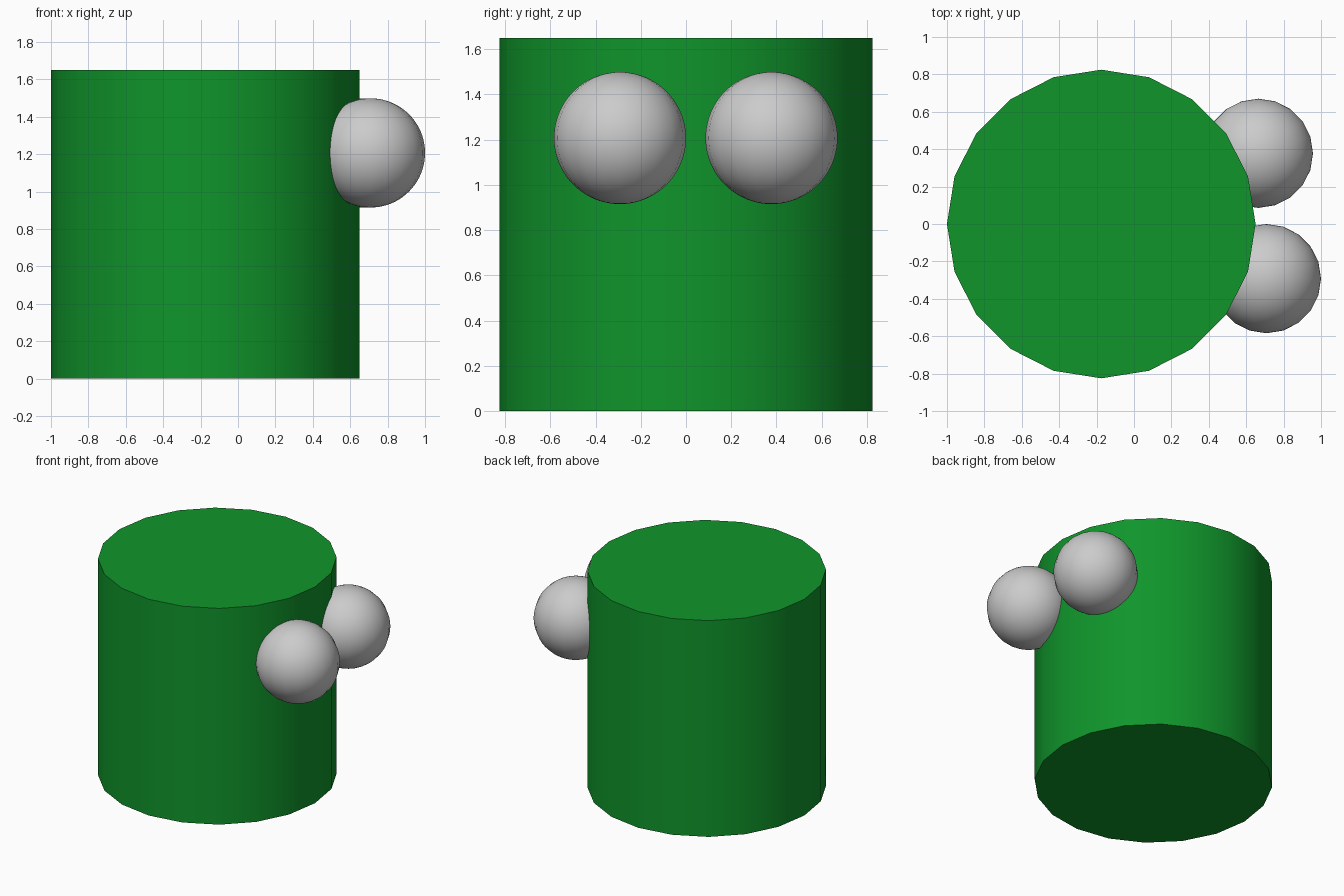
import bpy
from math import radians

if "Cube" in bpy.data.objects:
    bpy.data.objects.remove(bpy.data.objects["Cube"])

SIDES = 20


def finish(name):
    obj = bpy.context.object
    obj.name = name
    bpy.ops.object.shade_smooth_by_angle(angle=radians(30))
    return obj


# Green drum body, a vertex pointing along +x
green = bpy.data.materials.new("green")
green.diffuse_color = (0.005, 0.30, 0.024, 1)
green.use_nodes = True
green.node_tree.nodes["Principled BSDF"].inputs["Base Color"].default_value = green.diffuse_color
bpy.ops.mesh.primitive_cylinder_add(vertices=SIDES, radius=0.825, depth=1.65,
                                    location=(-0.175, 0, 0.825))
body = finish("body")
body.data.materials.append(green)

# Two grey balls sunk into the right-hand side
for name, x, y in (("front_ball", 0.708, -0.292), ("back_ball", 0.665, 0.378)):
    bpy.ops.mesh.primitive_uv_sphere_add(segments=SIDES, ring_count=40, radius=0.292,
                                         location=(x, y, 1.207))
    finish(name)
